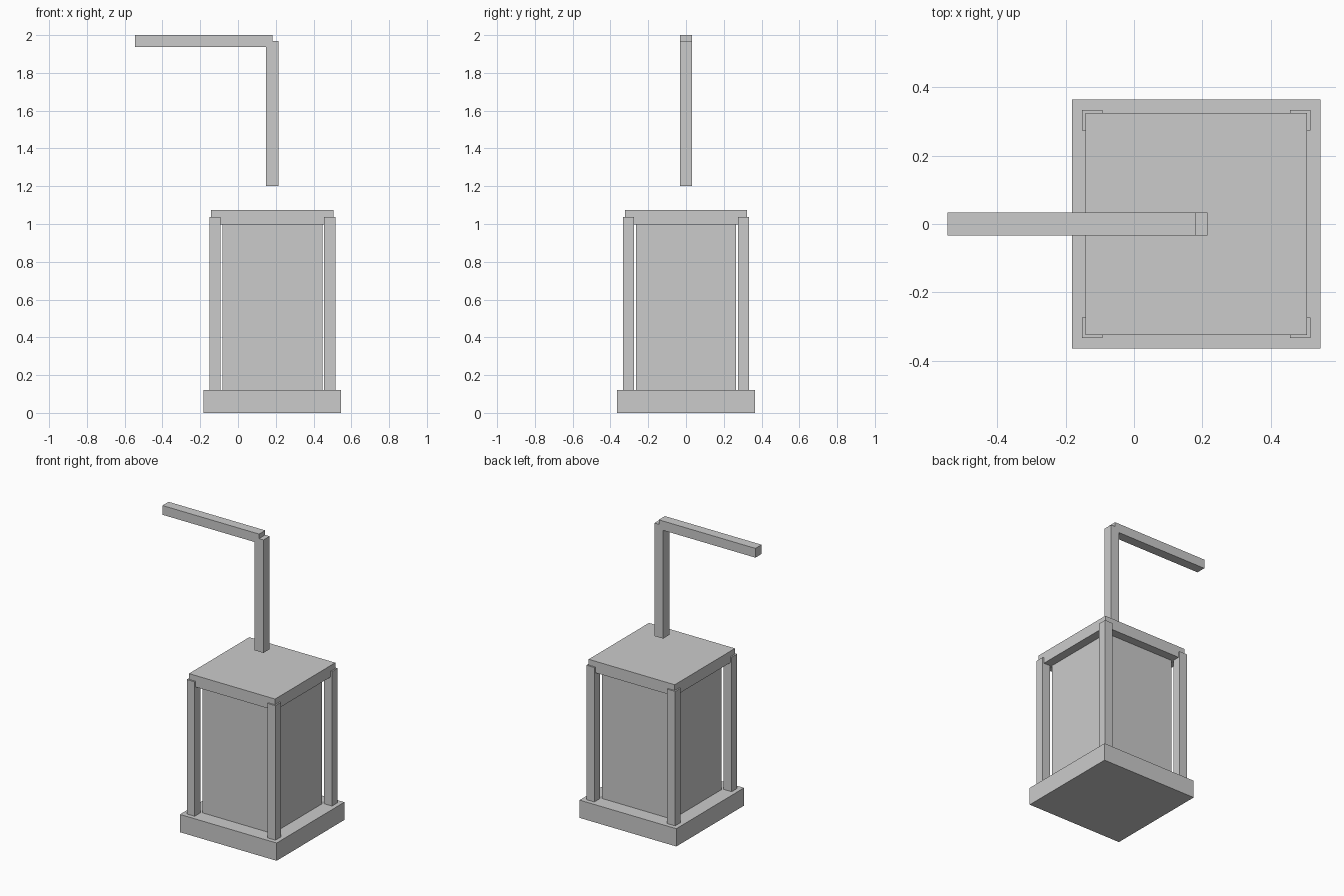
import bpy

if "Cube" in bpy.data.objects:
    bpy.data.objects.remove(bpy.data.objects["Cube"])

CX = 0.182  # centre of the lantern body; the arm reaches out to -x


def box(name, x, y, z):
    """Axis-aligned box from (min, max) ranges."""
    bpy.ops.mesh.primitive_cube_add(size=1, location=[(a + b) / 2 for a, b in (x, y, z)])
    ob = bpy.context.object
    ob.name = name
    ob.scale = [b - a for a, b in (x, y, z)]
    bpy.ops.object.transform_apply(location=False, rotation=False, scale=True)
    return ob


def block(name, half, z0, z1):
    """Square block centred on the lantern axis."""
    return box(name, (CX - half, CX + half), (-half, half), (z0, z1))


# Lantern body
block("base", 0.364, 0.0, 0.121)
block("lantern_core", 0.265, 0.121, 0.997)
block("cap", 0.324, 0.997, 1.075)

# Square corner posts, slightly proud of the cap
INNER, OUTER = 0.274, 0.334
for sx, side in ((-1, "left"), (1, "right")):
    for sy, end in ((-1, "front"), (1, "back")):
        box(f"{end}_{side}_post",
            sorted((CX + sx * INNER, CX + sx * OUTER)),
            sorted((sy * INNER, sy * OUTER)),
            (0.121, 1.036))

# Hanging pole (floats above the cap) and horizontal arm
block("upright_pole", 0.033, 1.2, 1.969)
box("arm", (-0.546, CX), (-0.033, 0.033), (1.937, 2.0))
